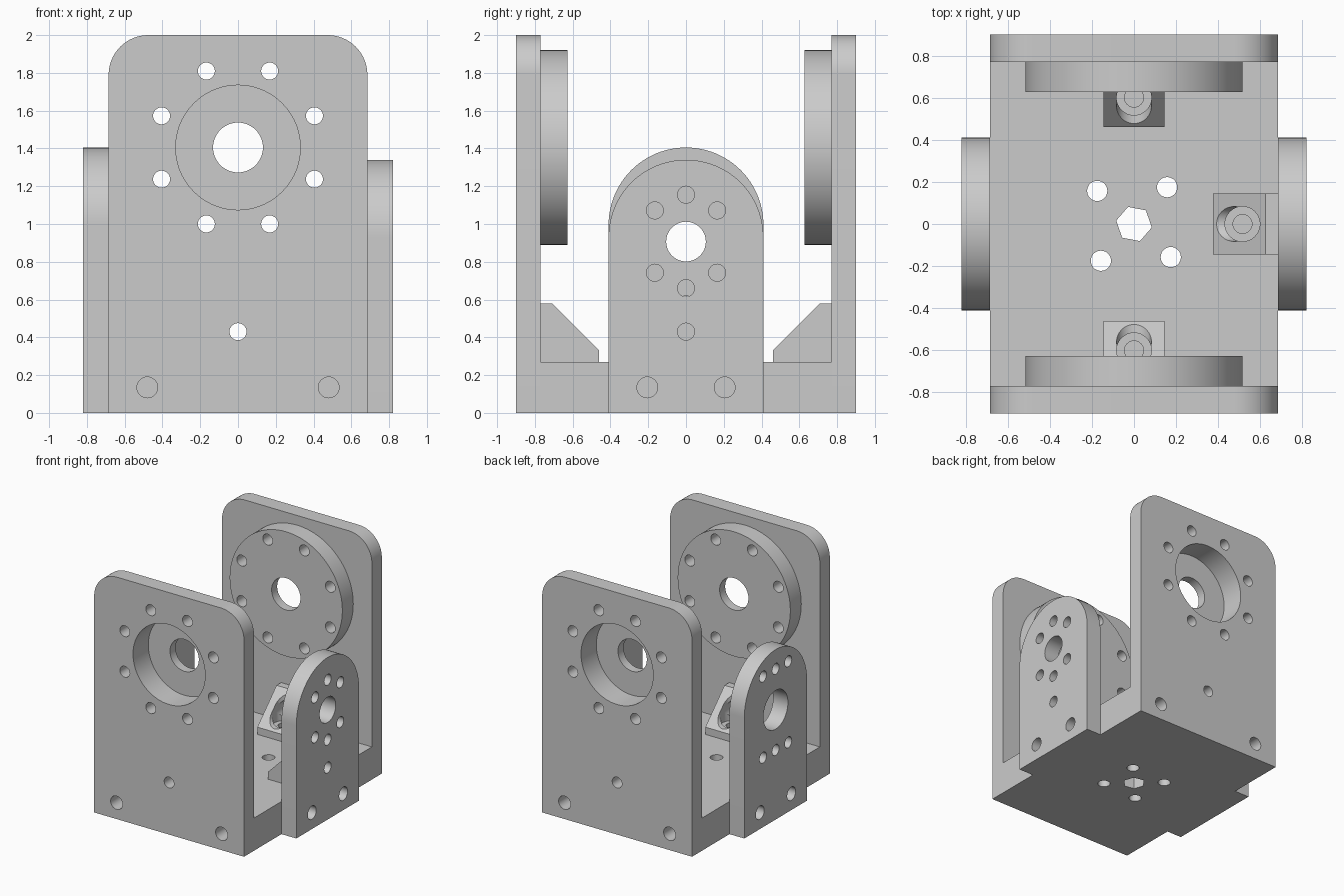
import bpy
import bmesh
from math import pi, cos, sin, radians

cube = bpy.data.objects.get("Cube")
if cube:
    bpy.data.objects.remove(cube)

GREY = (0.6, 0.6, 0.6, 1)
material = bpy.data.materials.new("plain grey")
material.use_nodes = True
material.diffuse_color = GREY
material.node_tree.nodes["Principled BSDF"].inputs["Base Color"].default_value = GREY


def place(axis, u, v, d):
    return {"x": (d, u, v), "y": (u, d, v), "z": (u, v, d)}[axis]


def prism(name, outline, axis, start, end):
    """Extrude a 2D outline along an axis."""
    bm = bmesh.new()
    face = bm.faces.new([bm.verts.new(place(axis, u, v, start)) for u, v in outline])
    grown = bmesh.ops.extrude_face_region(bm, geom=[face])["geom"]
    moved = [g for g in grown if isinstance(g, bmesh.types.BMVert)]
    bmesh.ops.translate(bm, verts=moved, vec=place(axis, 0, 0, end - start))
    bmesh.ops.recalc_face_normals(bm, faces=bm.faces)
    mesh = bpy.data.meshes.new(name)
    bm.to_mesh(mesh)
    bm.free()
    mesh.materials.append(material)
    obj = bpy.data.objects.new(name, mesh)
    bpy.context.collection.objects.link(obj)
    return obj


def arc(u, v, r, first, last, steps):
    angles = [radians(first + (last - first) * i / steps) for i in range(steps + 1)]
    return [(u + r * cos(a), v + r * sin(a)) for a in angles]


def circle(u, v, r, sides=32, turn=0):
    return arc(u, v, r, turn, turn + 360, sides)[:-1]


def drill(obj, outline, axis, start, end):
    """Cut an extruded outline out of an object."""
    cutter = prism("cutter", outline, axis, start, end)
    mod = obj.modifiers.new("hole", "BOOLEAN")
    mod.operation = "DIFFERENCE"
    mod.solver = "EXACT"
    mod.object = cutter
    bpy.context.view_layer.objects.active = obj
    bpy.ops.object.modifier_apply(modifier=mod.name)
    bpy.data.objects.remove(cutter)


def finish(obj):
    bpy.ops.object.select_all(action="DESELECT")
    obj.select_set(True)
    bpy.context.view_layer.objects.active = obj
    bpy.ops.object.shade_smooth_by_angle(angle=radians(30))


W, WALL, OUT = 0.685, 0.77, 0.9     # half width, inner and outer wall face
SIDE = 0.82                         # outer face of the side plates
FLOOR = 0.27                        # top of the base
HUB = 1.405                         # height of the disc centre
SCREW, BOLT, HEAD = 0.045, 0.055, 0.083
BOLT_Z, PIN_Z = 0.135, 0.43

# Base block with centre hexagon and a square of holes
base = prism("base", [(-W, -WALL), (W, -WALL), (W, WALL), (-W, WALL)], "z", 0, FLOOR)
drill(base, circle(0, 0, 0.086, 6, 49), "z", -1, 1)
for k in range(4):
    a = radians(48 + 90 * k)
    drill(base, circle(0.235 * cos(a), 0.235 * sin(a), 0.048), "z", -1, 1)
for s in (-1, 1):
    for t in (-1, 1):
        drill(base, circle(0.48 * t, BOLT_Z, BOLT), "y", s, s * 0.55)
        drill(base, circle(0.205 * t, BOLT_Z, BOLT), "x", s, s * 0.5)

# Front and back walls with their bearing discs
wall_outline = [(-W, 0), (W, 0)]
wall_outline += arc(W - 0.21, 1.79, 0.21, 0, 90, 16) + arc(0.21 - W, 1.79, 0.21, 90, 180, 16)
ring = [(0.438 * cos(pi / 8 + k * pi / 4), HUB + 0.438 * sin(pi / 8 + k * pi / 4))
        for k in range(8)]
for label, s in (("front", -1), ("back", 1)):
    wall = prism(label + "_wall", wall_outline, "y", s * WALL, s * OUT)
    disc = prism(label + "_disc", circle(0, HUB, 0.515, 96), "y", s * 0.627, s * WALL)
    for part in (wall, disc):
        drill(part, circle(0, HUB, 0.33, 72), "y", s * 0.7, s * 1.1)
        for u, v in ring:
            drill(part, circle(u, v, SCREW), "y", s * 0.5, s * 1.1)
    drill(disc, circle(0, HUB, 0.132, 48), "y", s * 0.5, s)
    for u, v, r in ((0, PIN_Z, SCREW), (-0.48, BOLT_Z, BOLT), (0.48, BOLT_Z, BOLT)):
        drill(wall, circle(u, v, r), "y", s * 0.5, s * 1.1)
    finish(wall)
    finish(disc)


# Round-topped side plates
def side_plate(name, s, top, bore, holes):
    r = 0.41
    outline = [(-r, 0), (r, 0)] + arc(0, top - r, r, 0, 180, 48)
    plate = prism(name, outline, "x", s * W, s * SIDE)
    drill(plate, circle(0, 0.907, bore, 48), "x", s * 0.5, s)
    for t in (-1, 1):
        drill(plate, circle(0.205 * t, BOLT_Z, BOLT), "x", s * 0.5, s)
    for u, v in holes:
        drill(plate, circle(u, v, SCREW), "x", s * 0.5, s)
    finish(plate)


STEP = 0.165
around = [(u, 0.907 + v) for u in (-STEP, STEP) for v in (-STEP, STEP)]
around += [(0, 1.155), (0, 0.66), (0, PIN_Z)]
side_plate("left_side_plate", 1, 1.34, 0.105, around)
rows = [(u, v) for u in (-STEP, 0, STEP) for v in (0.575, 1.245)]
side_plate("right_side_plate", -1, 1.405, 0.16, rows)


# Corner brackets with recessed screw holes both ways
def bracket(name, axis, s, face):
    top = FLOOR + 0.31
    plan = "x" if axis == "y" else "y"
    profile = [(0, FLOOR), (0.31, FLOOR), (0.31, FLOOR + 0.06), (0.06, top), (0, top)]

    def at(d):
        return s * (face - d)

    body = prism(name, [(at(d), z) for d, z in profile], plan, -0.145, 0.145)
    spot = (0, at(0.17)) if axis == "y" else (at(0.17), 0)
    drill(body, circle(*spot, HEAD), "z", FLOOR + 0.06, 1)
    drill(body, circle(*spot, SCREW), "z", 0.05, 1)
    drill(body, circle(0, PIN_Z, HEAD), axis, at(0.06), at(0.5))
    drill(body, circle(0, PIN_Z, SCREW), axis, at(-0.1), at(0.5))
    drill(base, circle(*spot, SCREW), "z", 0.05, 1)
    finish(body)


bracket("front_bracket", "y", -1, WALL)
bracket("back_bracket", "y", 1, WALL)
bracket("left_bracket", "x", 1, W)
finish(base)
